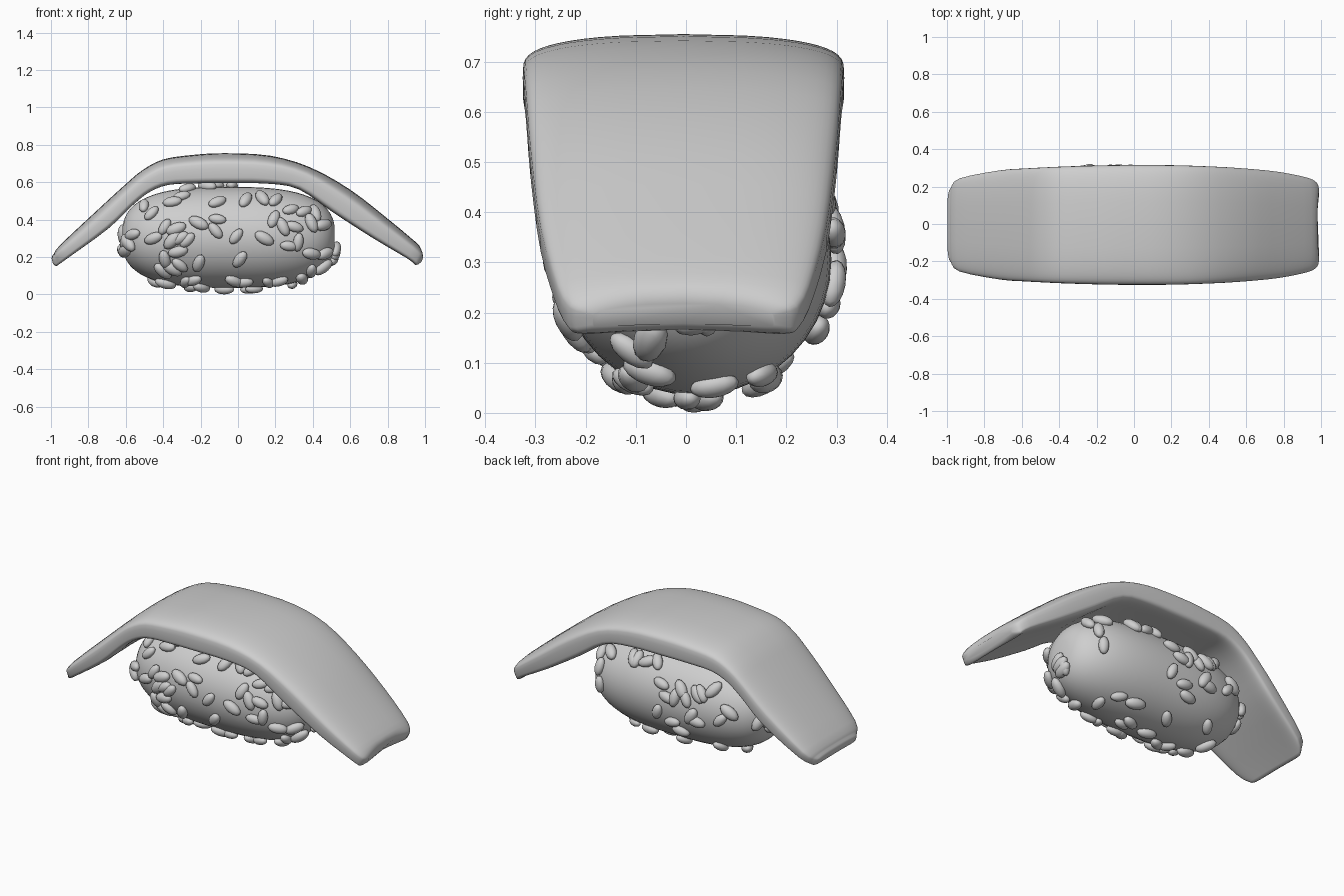
import bpy, bmesh, math, random
from mathutils import Vector, Matrix

if "Cube" in bpy.data.objects:
    bpy.data.objects.remove(bpy.data.objects["Cube"])

random.seed(7)
grey = bpy.data.materials.new("light_grey")
grey.diffuse_color = (0.62, 0.62, 0.62, 1)
grey.use_nodes = True
grey.node_tree.nodes["Principled BSDF"].inputs["Base Color"].default_value = grey.diffuse_color


def finish(name, bm):
    bmesh.ops.recalc_face_normals(bm, faces=bm.faces[:])
    for f in bm.faces:
        f.smooth = True
    mesh = bpy.data.meshes.new(name)
    bm.to_mesh(mesh)
    bm.free()
    mesh.materials.append(grey)
    ob = bpy.data.objects.new(name, mesh)
    bpy.context.collection.objects.link(ob)
    return ob


def loft(bm, rings):
    rows = [[bm.verts.new(p) for p in r] for r in rings]
    n = len(rows[0])
    for a, b in zip(rows, rows[1:]):
        for i in range(n):
            bm.faces.new((a[i], a[(i + 1) % n], b[(i + 1) % n], b[i]))
    bm.faces.new(rows[0])
    bm.faces.new(rows[-1])


def spow(v, e):
    return math.copysign(abs(v) ** e, v)


# Topping slab: upper x, upper z, lower x, lower z, half width per station
STATIONS = [
    (-.985, .215, -.968, .148, .20), (-.95, .265, -.90, .195, .25),
    (-.74, .462, -.69, .345, .292), (-.60, .59, -.56, .47, .302),
    (-.51, .665, -.47, .54, .307), (-.40, .722, -.37, .577, .312),
    (-.24, .746, -.22, .584, .317), (-.07, .755, -.07, .585, .32),
    (.17, .742, .15, .583, .32), (.385, .68, .32, .555, .315),
    (.60, .56, .50, .432, .305), (.80, .405, .72, .292, .285),
    (.95, .28, .90, .188, .252), (.99, .24, .95, .15, .228)]


def slab_ring(s, scale=1.0, push=0.0, dish=0.0):
    up, low = Vector((s[0], 0, s[1])), Vector((s[2], 0, s[3]))
    mid, half = (up + low) / 2, (up - low) / 2
    along = Vector((half.z, 0, -half.x)).normalized()
    ring = []
    for k in range(48):
        a = math.tau * k / 48
        e = .48 if k <= 24 else .32
        c, h = spow(math.cos(a), e), spow(math.sin(a), e)
        # crowned above, slightly hollow below
        h *= 1 - (.2 * c * c if h > 0 else .22 * (1 - c * c))
        p = mid + half * h * scale + along * (push - dish * (1 - c * c))
        p.y = s[4] * c * (.6 + .4 * scale) - .005
        ring.append(p)
    return ring


def catmull(p0, p1, p2, p3, t):
    return tuple(.5 * (2 * b + (c - a) * t + (2 * a - 5 * b + 4 * c - d) * t * t
                       + (3 * b - a - 3 * c + d) * t ** 3)
                 for a, b, c, d in zip(p0, p1, p2, p3))


bm = bmesh.new()
last = len(STATIONS) - 1
rings = [slab_ring(STATIONS[0], .5, -.017), slab_ring(STATIONS[0], .85, -.009)]
for i in range(last):
    pts = [STATIONS[min(max(i + j, 0), last)] for j in (-1, 0, 1, 2)]
    for t in (0, 1 / 3, 2 / 3):
        rings.append(slab_ring(catmull(*pts, t), dish=.015 * t if i == last - 1 else 0))
rings += [slab_ring(STATIONS[-1], 1, 0, .015), slab_ring(STATIONS[-1], .85, .01, .018),
          slab_ring(STATIONS[-1], .5, .018, .02)]
loft(bm, rings)
finish("topping_slab", bm)

# Rice body: round in section, blunt at both ends
CEN, HALF, P = Vector((-.05, .018, .305)), Vector((.57, .272, .27)), 2.8


def body_radius(t):
    return max(0, 1 - abs(t) ** P) ** (1 / P)


rings = []
for i in range(1, 32):
    t = math.sin((i / 32 - .5) * math.pi)
    r = body_radius(t)
    rings.append([CEN + Vector((HALF.x * t, HALF.y * r * math.cos(a), HALF.z * r * math.sin(a)))
                  for a in (math.tau * k / 40 for k in range(40))])
bm = bmesh.new()
loft(bm, rings)
finish("rice_body", bm)

# Rice grains lying on the body
grains = bmesh.new()


def add_grain(t, ang):
    """t runs along the body (-1..1), ang goes round it (-90 degrees is down)."""
    r = body_radius(t)
    p = CEN + Vector((HALF.x * t, HALF.y * r * math.cos(ang), HALF.z * r * math.sin(ang)))
    normal = Vector((spow(t, P - 1) / HALF.x, r ** (P - 1) * math.cos(ang) / HALF.y,
                     r ** (P - 1) * math.sin(ang) / HALF.z)).normalized()
    rot = normal.to_track_quat('Z', 'Y').to_matrix().to_4x4()
    turn = Matrix.Rotation(random.uniform(0, math.tau), 4, 'Z')
    size = random.uniform(.88, 1.12)
    scale = Matrix.Diagonal((.054 * size, .03 * size, .026 * size, 1))
    bmesh.ops.create_uvsphere(grains, u_segments=12, v_segments=8, radius=1,
                              matrix=Matrix.Translation(p + normal * .008) @ rot @ turn @ scale)


# Front grains by x and z
FRONT = [
    (-.50, .47), (-.46, .43), (-.56, .32), (-.45, .30), (-.35, .49), (-.30, .52),
    (-.21, .38), (-.27, .29), (-.35, .29), (-.11, .49), (-.11, .40), (-.12, .34),
    (-.01, .31), (.13, .51), (.04, .50), (.20, .50), (.28, .45), (.35, .44),
    (.19, .40), (.24, .36), (.30, .36), (.39, .38), (.41, .43), (.45, .37),
    (.32, .28), (.27, .26), (.14, .30), (.01, .19), (-.32, .23), (-.39, .19),
    (-.31, .16), (-.21, .17), (-.24, .08), (-.40, .13), (.39, .22), (.46, .22),
    (.45, .15), (.39, .13), (.34, .09), (.03, .07), (-.39, .36), (-.33, .35),
    (-.27, .56), (-.35, .14), (-.31, .30)]
for x, z in FRONT:
    t = (x - CEN.x) / HALF.x
    s = (z - CEN.z) / (HALF.z * body_radius(t))
    add_grain(t, math.pi - math.asin(max(-.98, min(.98, s))))

# Underside, back and end grains: count, t range, angle range in degrees
for n, t0, t1, a0, a1 in [(12, -.75, .7, -125, -75), (5, -.6, .6, -65, -30),
                          (9, -.4, .1, -20, 25), (4, .1, .5, 20, 50),
                          (5, -.8, -.3, -10, 45), (4, .7, .9, -20, 50),
                          (4, -.25, .1, 75, 100), (4, .965, .995, -200, 20),
                          (7, -.99, -.93, -200, 20)]:
    for k in range(n):
        along = t0 + (t1 - t0) * (k + random.uniform(.1, .9)) / n
        add_grain(along, math.radians(random.uniform(a0, a1)))
finish("rice_grains", grains)
